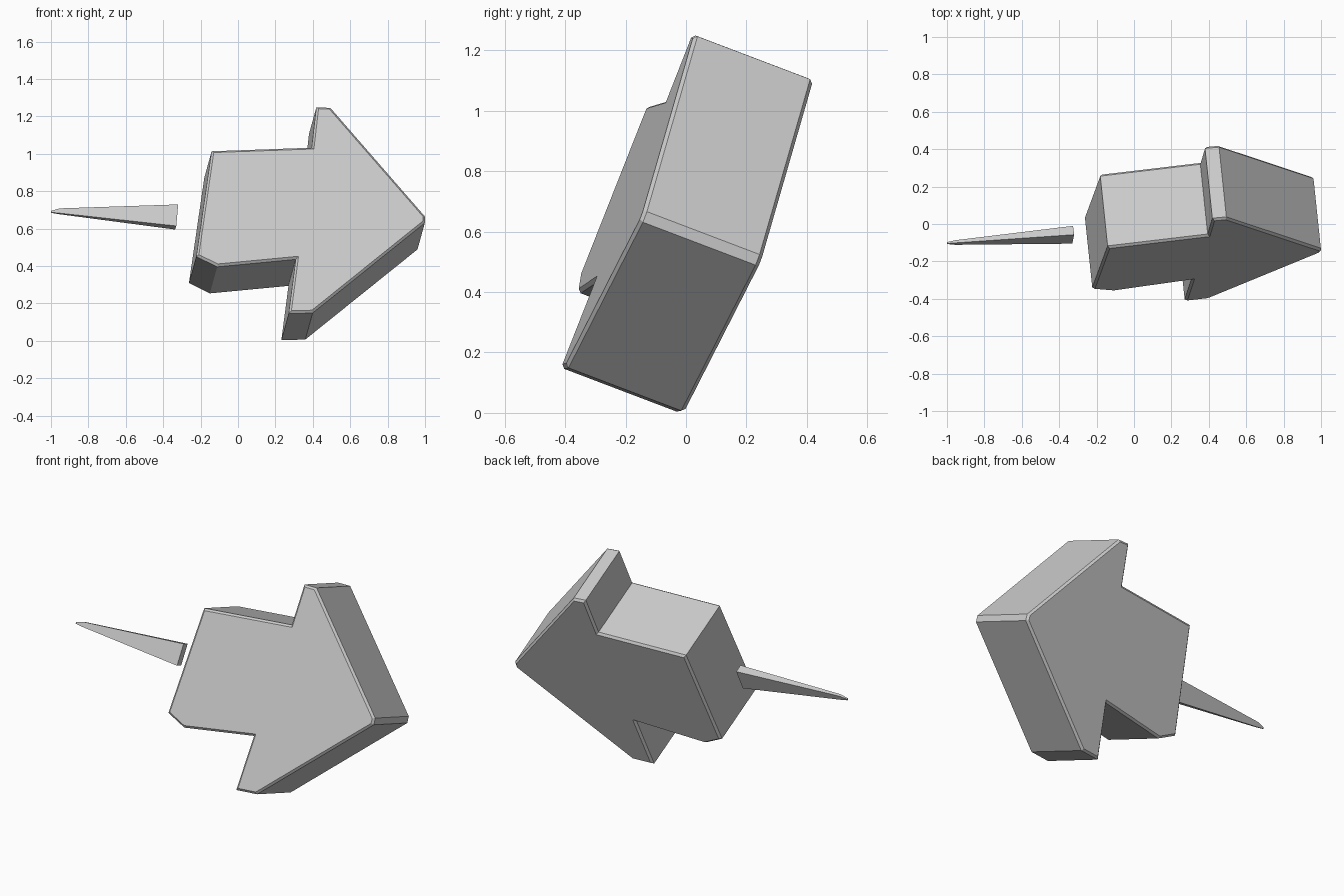
import bpy, bmesh
from mathutils import Vector

if "Cube" in bpy.data.objects:
    bpy.data.objects.remove(bpy.data.objects["Cube"])


def make_object(name, bm):
    bmesh.ops.recalc_face_normals(bm, faces=bm.faces)
    mesh = bpy.data.meshes.new(name)
    bm.to_mesh(mesh)
    bm.free()
    obj = bpy.data.objects.new(name, mesh)
    bpy.context.collection.objects.link(obj)
    return obj


def bridge(bm, ring_a, ring_b):
    n = len(ring_a)
    for i in range(n):
        j = (i + 1) % n
        bm.faces.new((ring_a[i], ring_a[j], ring_b[j], ring_b[i]))


# Arrow-shaped block: outline (x, z) on a tilted front plane, extruded along its normal
outline = [(0.42, 1.253), (0.495, 1.25), (1.0, 0.67), (1.0, 0.635),
           (0.40, 0.153), (0.272, 0.15), (0.31, 0.44), (-0.11, 0.40),
           (-0.222, 0.455), (-0.14, 1.018), (0.395, 1.037)]
slope_x, slope_z = 0.105, 0.38
depth = Vector((-slope_x, 1, -slope_z)) * 0.395

bm = bmesh.new()
points = [Vector((x, -0.50 + slope_x * x + slope_z * z, z)) for x, z in outline]
front = [bm.verts.new(p) for p in points]
back = [bm.verts.new(p + depth) for p in points]
bridge(bm, front, back)
caps = [bm.faces.new(front), bm.faces.new(back[::-1])]
bmesh.ops.recalc_face_normals(bm, faces=bm.faces)
rims = [e for cap in caps for e in cap.edges]
bmesh.ops.bevel(bm, geom=rims, offset=0.012, segments=1, affect='EDGES')
make_object("arrow_block", bm)

# Tapered spike: rectangular sections shrinking to the point
up = Vector((0.010, 0.048, 0.115))
across = Vector((-0.006, 0.047, -0.019))
sections = [((-0.328, -0.0575, 0.6625), 1.0, 1.0),
            ((-0.955, -0.099, 0.693), 0.22, 0.30),
            ((-0.999, -0.102, 0.690), 0.07, 0.15)]
bm = bmesh.new()
rings = []
for centre, h, d in sections:
    rings.append([bm.verts.new(Vector(centre) + up * h * a / 2 + across * d * b / 2)
                  for a, b in ((1, 1), (1, -1), (-1, -1), (-1, 1))])
for a, b in zip(rings, rings[1:]):
    bridge(bm, a, b)
bm.faces.new(rings[0])
bm.faces.new(rings[-1])
make_object("spike", bm)
